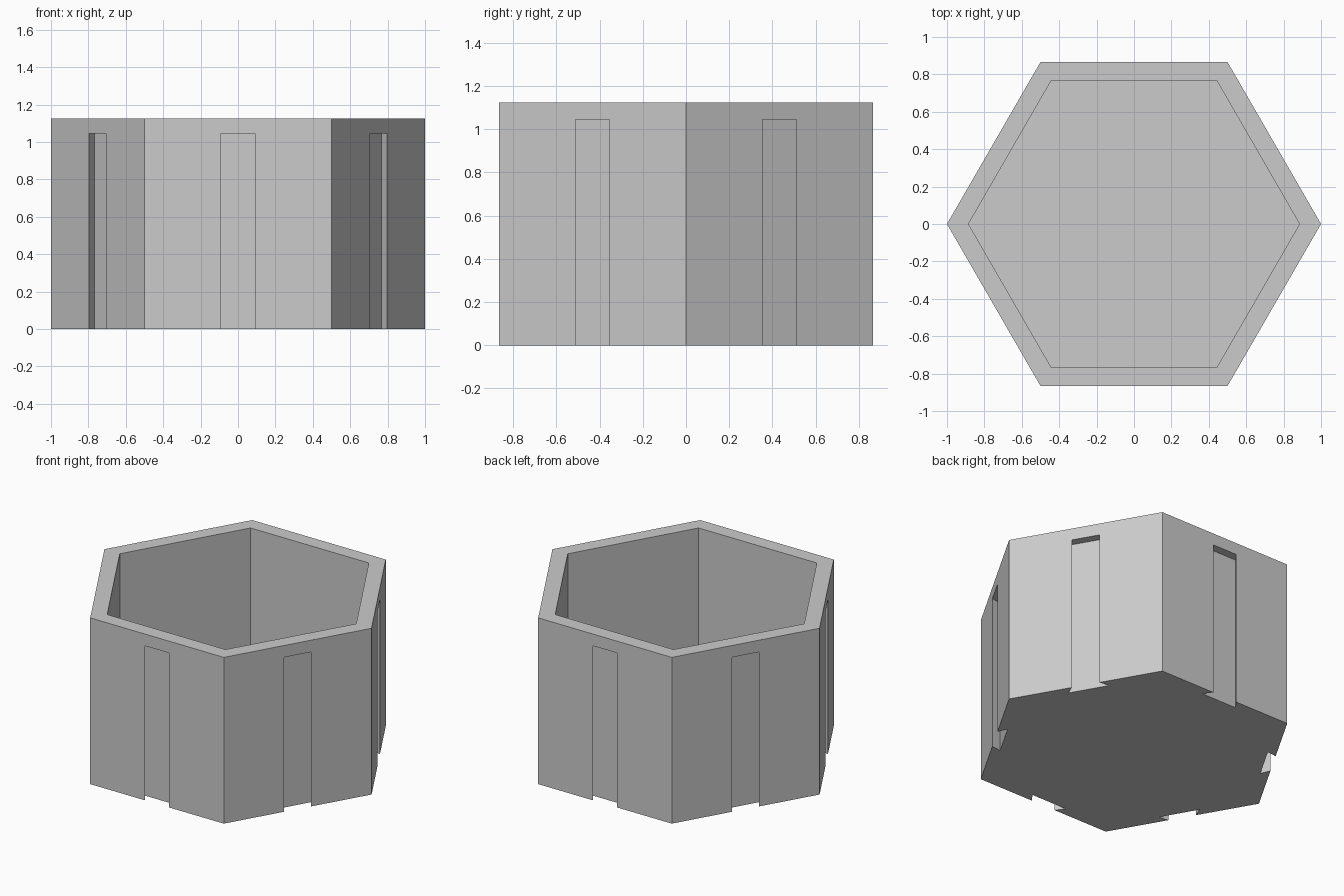
import bpy
import bmesh
from math import pi, sin, cos, sqrt
from mathutils import Matrix, Vector

HEIGHT = 1.125
OUTER, INNER = 1.0, 0.885        # corner radii
FLOOR = 0.1
SLOT_TOP, SLOT_DEPTH = 1.045, 0.056
SLOT_MOUTH, SLOT_BACK = 0.091, 0.133   # half widths of the dovetail
APOTHEM = OUTER * sqrt(3) / 2

cube = bpy.data.objects.get("Cube")
if cube:
    bpy.data.objects.remove(cube, do_unlink=True)

grey = bpy.data.materials.new("light_grey")
grey.use_nodes = True
grey.diffuse_color = (0.6, 0.6, 0.6, 1)
grey.node_tree.nodes["Principled BSDF"].inputs["Base Color"].default_value = (0.6, 0.6, 0.6, 1)


def add_prism(bm, outline, z0, z1):
    """Extrude a flat outline from z0 to z1 as a closed solid."""
    base = bm.faces.new([bm.verts.new((x, y, z0)) for x, y in outline])
    top = bmesh.ops.extrude_face_region(bm, geom=[base])["geom"]
    bmesh.ops.translate(bm, vec=(0, 0, z1 - z0),
                        verts=[v for v in top if isinstance(v, bmesh.types.BMVert)])


def make_object(name, bm):
    bmesh.ops.recalc_face_normals(bm, faces=bm.faces)
    mesh = bpy.data.meshes.new(name)
    bm.to_mesh(mesh)
    bm.free()
    mesh.materials.append(grey)
    obj = bpy.data.objects.new(name, mesh)
    bpy.context.collection.objects.link(obj)
    return obj


def hexagon(radius):
    return [(radius * cos(i * pi / 3), radius * sin(i * pi / 3)) for i in range(6)]


# Six-sided container body
bm = bmesh.new()
add_prism(bm, hexagon(OUTER), 0, HEIGHT)
body = make_object("hexagonal_container", bm)

# Cutter for the inside
bm = bmesh.new()
add_prism(bm, hexagon(INNER), FLOOR, HEIGHT + 0.2)
cavity = make_object("cavity_cutter", bm)

# Cutter for the dovetail slots, one per side, open at the bottom
bm = bmesh.new()
over = 0.02                      # overshoot past the outer face
flare = (SLOT_BACK - SLOT_MOUTH) * over / SLOT_DEPTH
near, far = -APOTHEM - over, -APOTHEM + SLOT_DEPTH
mouth = SLOT_MOUTH - flare
for i in range(6):
    turn = Matrix.Rotation(i * pi / 3, 3, "Z")
    profile = [(-mouth, near), (mouth, near), (SLOT_BACK, far), (-SLOT_BACK, far)]
    add_prism(bm, [(turn @ Vector((x, y, 0)))[:2] for x, y in profile], -0.2, SLOT_TOP)
slots = make_object("slot_cutter", bm)

# Cut the cavity and slots
for cutter in (cavity, slots):
    mod = body.modifiers.new(cutter.name, "BOOLEAN")
    mod.operation = "DIFFERENCE"
    mod.solver = "EXACT"
    mod.object = cutter
    bpy.context.view_layer.objects.active = body
    bpy.ops.object.modifier_apply(modifier=mod.name)
    bpy.data.objects.remove(cutter, do_unlink=True)
